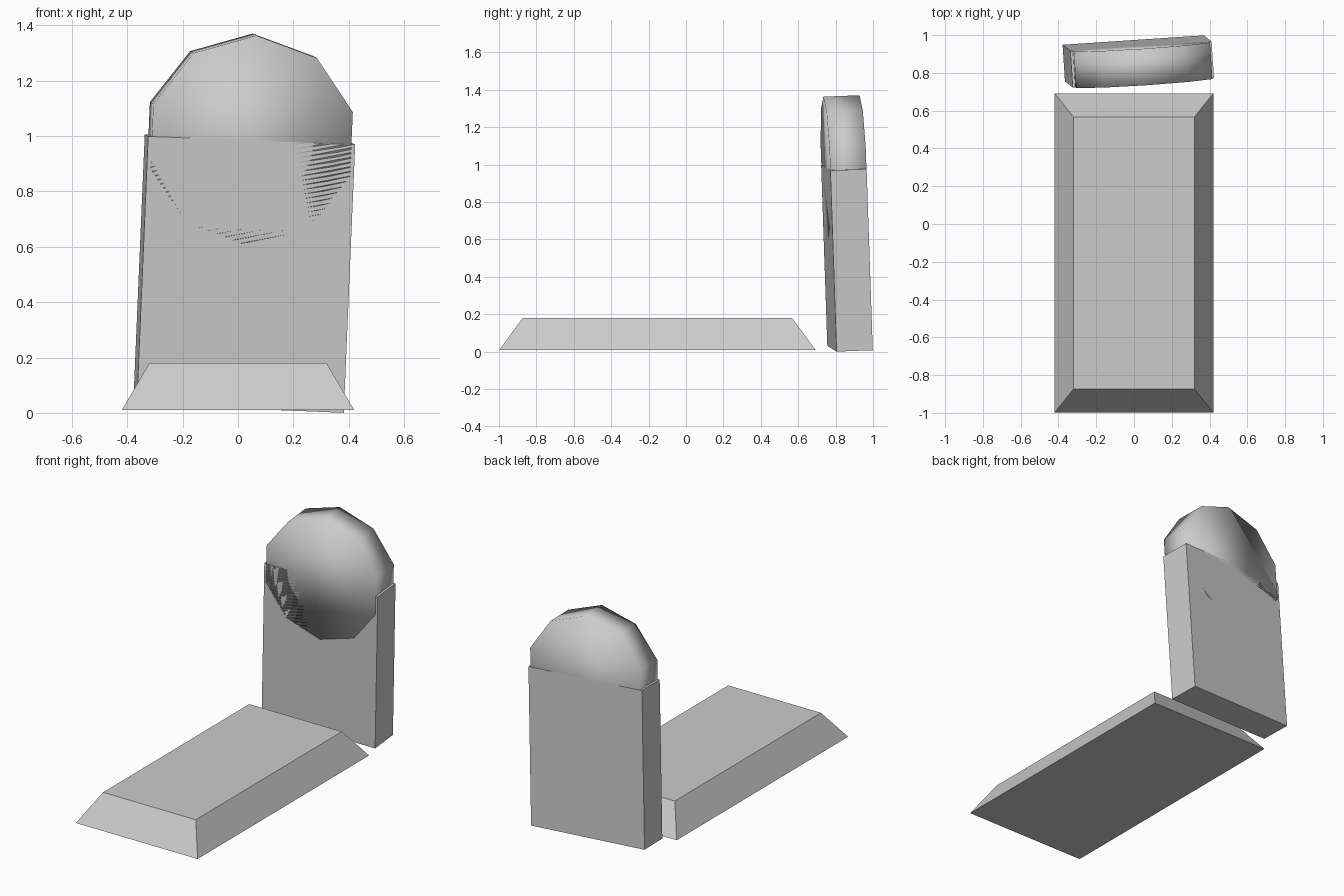
import bpy
import bmesh
from math import radians
from mathutils import Euler, Matrix, Vector

cube = bpy.data.objects.get("Cube")
if cube:
    bpy.data.objects.remove(cube, do_unlink=True)

# One plain stone colour
stone = bpy.data.materials.new("grey stone")
stone.use_nodes = True
GREY = (0.6, 0.6, 0.6, 1)
stone.diffuse_color = GREY
stone.node_tree.nodes["Principled BSDF"].inputs["Base Color"].default_value = GREY


def make_object(name, bm, matrix=Matrix(), smooth=False):
    bmesh.ops.recalc_face_normals(bm, faces=bm.faces)
    for face in bm.faces:
        face.smooth = smooth
    mesh = bpy.data.meshes.new(name)
    bm.to_mesh(mesh)
    bm.free()
    mesh.materials.append(stone)
    obj = bpy.data.objects.new(name, mesh)
    obj.matrix_world = matrix
    bpy.context.collection.objects.link(obj)
    return obj


# Grave slab: a box whose top is drawn in on all sides
bm = bmesh.new()
bmesh.ops.create_cube(bm, size=2)
for v in bm.verts:
    top = v.co.z > 0
    half_x, half_y = (0.32, 0.72) if top else (0.42, 0.845)
    v.co = Vector((v.co.x * half_x, v.co.y * half_y, 0.18 if top else 0.01))
make_object("grave_slab", bm, Matrix.Translation((0, -0.153, 0)))

# Headstone: slightly twisted and leaning, pivoting on its foot
WIDTH, DEPTH, HEIGHT, RADIUS = 0.75, 0.194, 0.97, 0.38
lean = Euler((radians(2.1), radians(2.3), radians(3.8))).to_matrix().to_4x4()
pose = Matrix.Translation((0.002, 0.877, 0.019)) @ lean

bm = bmesh.new()
bmesh.ops.create_cube(bm, size=1)
bmesh.ops.scale(bm, vec=(WIDTH, DEPTH, HEIGHT), verts=bm.verts)
bmesh.ops.translate(bm, vec=(0, 0, HEIGHT / 2), verts=bm.verts)
make_object("headstone_body", bm, pose)

# Rounded top: a ten-sided disc sunk halfway into the body
bm = bmesh.new()
bmesh.ops.create_cone(bm, cap_ends=True, segments=10, radius1=RADIUS,
                      radius2=RADIUS, depth=DEPTH)
if abs(max(v.co.y for v in bm.verts) - RADIUS) > 0.001:
    bmesh.ops.rotate(bm, matrix=Matrix.Rotation(radians(18), 3, "Z"), verts=bm.verts)
bmesh.ops.rotate(bm, matrix=Matrix.Rotation(radians(90), 3, "X"), verts=bm.verts)
bmesh.ops.translate(bm, vec=(0, 0, HEIGHT), verts=bm.verts)
make_object("headstone_round_top", bm, pose, smooth=True)
